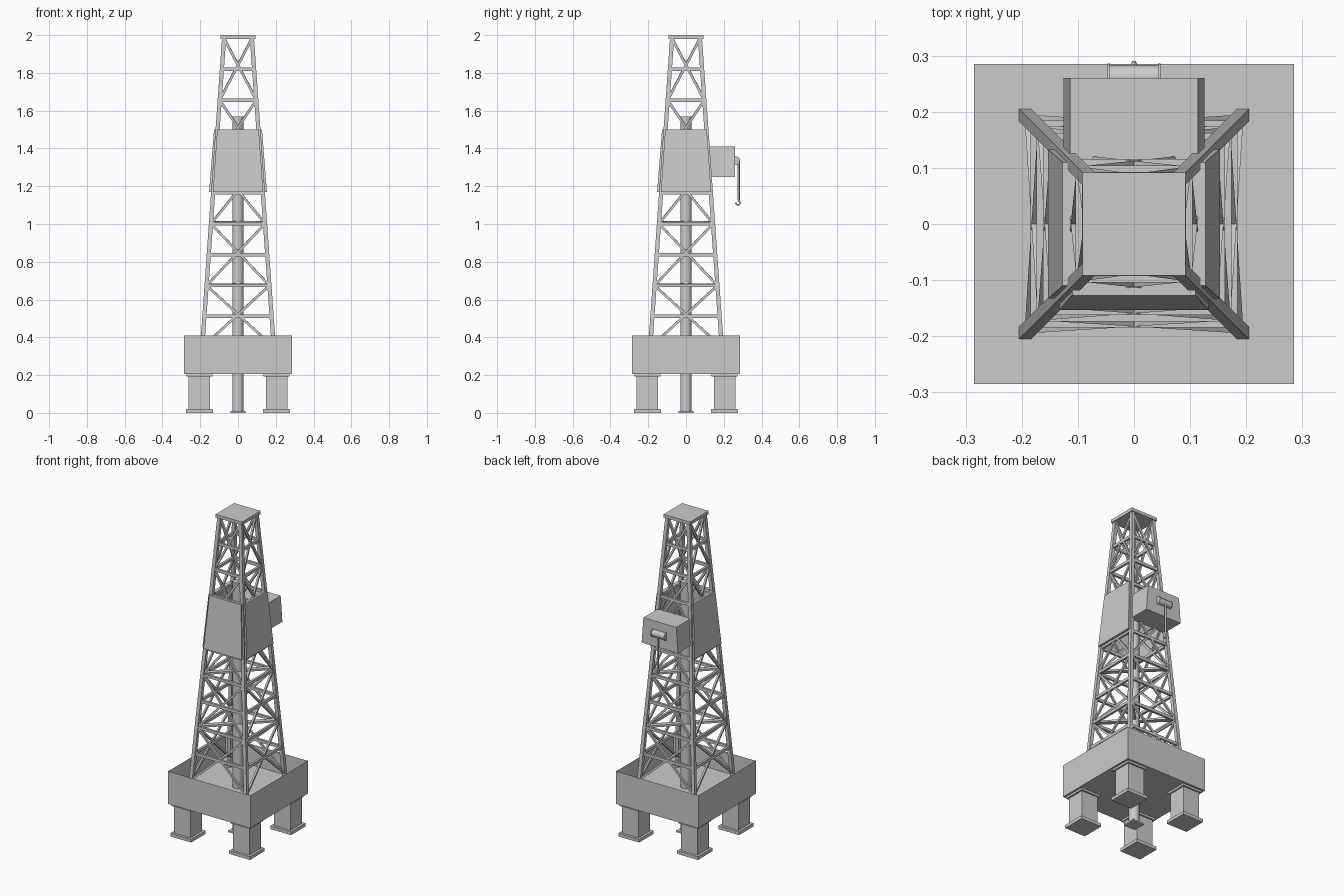
import bpy, bmesh, math
from mathutils import Vector, Matrix

if "Cube" in bpy.data.objects:
    bpy.data.objects.remove(bpy.data.objects["Cube"])


def finish(name, bm):
    bmesh.ops.recalc_face_normals(bm, faces=bm.faces)
    me = bpy.data.meshes.new(name)
    bm.to_mesh(me)
    bm.free()
    ob = bpy.data.objects.new(name, me)
    bpy.context.collection.objects.link(ob)
    return ob


def hexa(bm, low, high):
    a = [bm.verts.new(p) for p in low]
    b = [bm.verts.new(p) for p in high]
    bm.faces.new(a[::-1])
    bm.faces.new(b)
    for i in range(4):
        j = (i + 1) % 4
        bm.faces.new((a[i], a[j], b[j], b[i]))


def rect(x0, x1, y0, y1, z):
    return [(x0, y0, z), (x1, y0, z), (x1, y1, z), (x0, y1, z)]


def block(bm, x0, x1, y0, y1, z0, z1):
    hexa(bm, rect(x0, x1, y0, y1, z0), rect(x0, x1, y0, y1, z1))


def beam(bm, p, q, w, h):
    p, q = Vector(p), Vector(q)
    d = (q - p).normalized()
    s = d.cross(Vector((0, 0, 1))).normalized()
    u = s.cross(d)
    corners = [s * a * w / 2 + u * b * h / 2
               for a, b in ((-1, -1), (1, -1), (1, 1), (-1, 1))]
    hexa(bm, [p + c for c in corners], [q + c for c in corners])


def cylinder(name, r, p, q, n=20):
    p, q = Vector(p), Vector(q)
    d = q - p
    bm = bmesh.new()
    m = Matrix.Translation((p + q) / 2) @ d.to_track_quat('Z', 'Y').to_matrix().to_4x4()
    bmesh.ops.create_cone(bm, cap_ends=True, segments=n, radius1=r, radius2=r,
                          depth=d.length, matrix=m)
    for f in bm.faces:
        f.smooth = len(f.verts) == 4
    return finish(name, bm)


def outer(z):
    return 0.196 - 0.0707 * (z - 0.41)


# Base tray with thin walls and a sunken deck
bm = bmesh.new()
block(bm, -.285, .285, -.285, .285, .205, .41)
top = max(bm.faces, key=lambda f: f.calc_center_median().z)
bmesh.ops.inset_region(bm, faces=[top], thickness=.004)
ext = bmesh.ops.extrude_face_region(bm, geom=[top])
bmesh.ops.translate(bm, vec=(0, 0, -.13),
                    verts=[v for v in ext['geom'] if isinstance(v, bmesh.types.BMVert)])
if top.is_valid:
    bm.faces.remove(top)
finish("base_tray", bm)

# Four pontoon columns with caps
bm = bmesh.new()
for x in (-.204, .204):
    for y in (-.204, .204):
        for h, z0, z1 in ((.072, 0, .02), (.057, .02, .192), (.068, .192, .207)):
            block(bm, x - h, x + h, y - h, y + h, z0, z1)
finish("support_columns", bm)

# Drill pipe and its foot
cylinder("drill_pipe", .03, (0, 0, .005), (0, 0, 1.57))
bm = bmesh.new()
block(bm, -.04, .04, -.04, .04, 0, .01)
finish("pipe_foot", bm)

# Tapered tower legs
bm = bmesh.new()
for sx in (-1, 1):
    for sy in (-1, 1):
        ends = []
        for z in (.275, 1.985):
            o, i = outer(z), outer(z) - .022
            ends.append(rect(sx * i, sx * o, sy * i, sy * o, z))
        hexa(bm, *ends)
finish("tower_legs", bm)

# Lattice: girts at every level, crossed diagonals over pairs of bays
bm = bmesh.new()
levels = [.347 + .1636 * i for i in range(11)]
for k in range(4):
    rot = Matrix.Rotation(k * math.pi / 2, 4, 'Z')

    def point(side, z, inset=.011):
        o = outer(z) - inset
        return rot @ Vector((side * o, -o, z))
    for i, z in enumerate(levels[1:-1]):
        beam(bm, point(-1, z), point(1, z), .014, .018)
    for z0, z1 in zip(levels[0:-2:2], levels[2::2]):
        for s in (-1, 1):
            beam(bm, point(s, z0), point(-s, z1), .011, .013)
finish("tower_lattice", bm)

# Flat horizontal cross braces inside the tower
bm = bmesh.new()
for z in (.68, 1.01, 1.33):
    o = outer(z) - .015
    for s in (-1, 1):
        beam(bm, (-o, -s * o, z), (o, s * o, z), .03, .012)
finish("inner_braces", bm)

# Wind panels on the front, left and right
bm = bmesh.new()
for k in (-1, 0, 1):
    rot = Matrix.Rotation(k * math.pi / 2, 4, 'Z')
    ends = [rect(-w, w, -y, -y + .018, z)
            for w, y, z in ((.133, .153, 1.17), (.11, .127, 1.5))]
    hexa(bm, *[[rot @ Vector(p) for p in e] for e in ends])
finish("wind_panels", bm)

# Crown plate
bm = bmesh.new()
block(bm, -.092, .092, -.092, .092, 1.98, 2.0)
finish("crown_plate", bm)

# Tapered cabin on the back
bm = bmesh.new()
hexa(bm, rect(-.126, .126, .115, .26, 1.25), rect(-.114, .114, .115, .26, 1.41))
finish("winch_cabin", bm)

# Winch drum, flanges, rope and hook
cylinder("winch_drum", .021, (-.045, .262, 1.335), (.045, .262, 1.335))
for s in (-1, 1):
    cylinder("drum_flange", .024, (s * .043, .262, 1.335), (s * .047, .262, 1.335))
cylinder("winch_rope", .006, (0, .279, 1.335), (0, .279, 1.125), 10)
cu = bpy.data.curves.new("hook", 'CURVE')
cu.dimensions = '3D'
cu.bevel_depth = .005
cu.bevel_resolution = 1
pts = [(0, .279, 1.135)] + [
    (0, .275 + .011 * math.cos(a), 1.112 + .011 * math.sin(a))
    for a in [math.radians(70 - 32 * i) for i in range(9)]]
sp = cu.splines.new('POLY')
sp.points.add(len(pts) - 1)
for p, c in zip(sp.points, pts):
    p.co = (*c, 1)
cu.use_fill_caps = True
bpy.context.collection.objects.link(bpy.data.objects.new("hook", cu))
